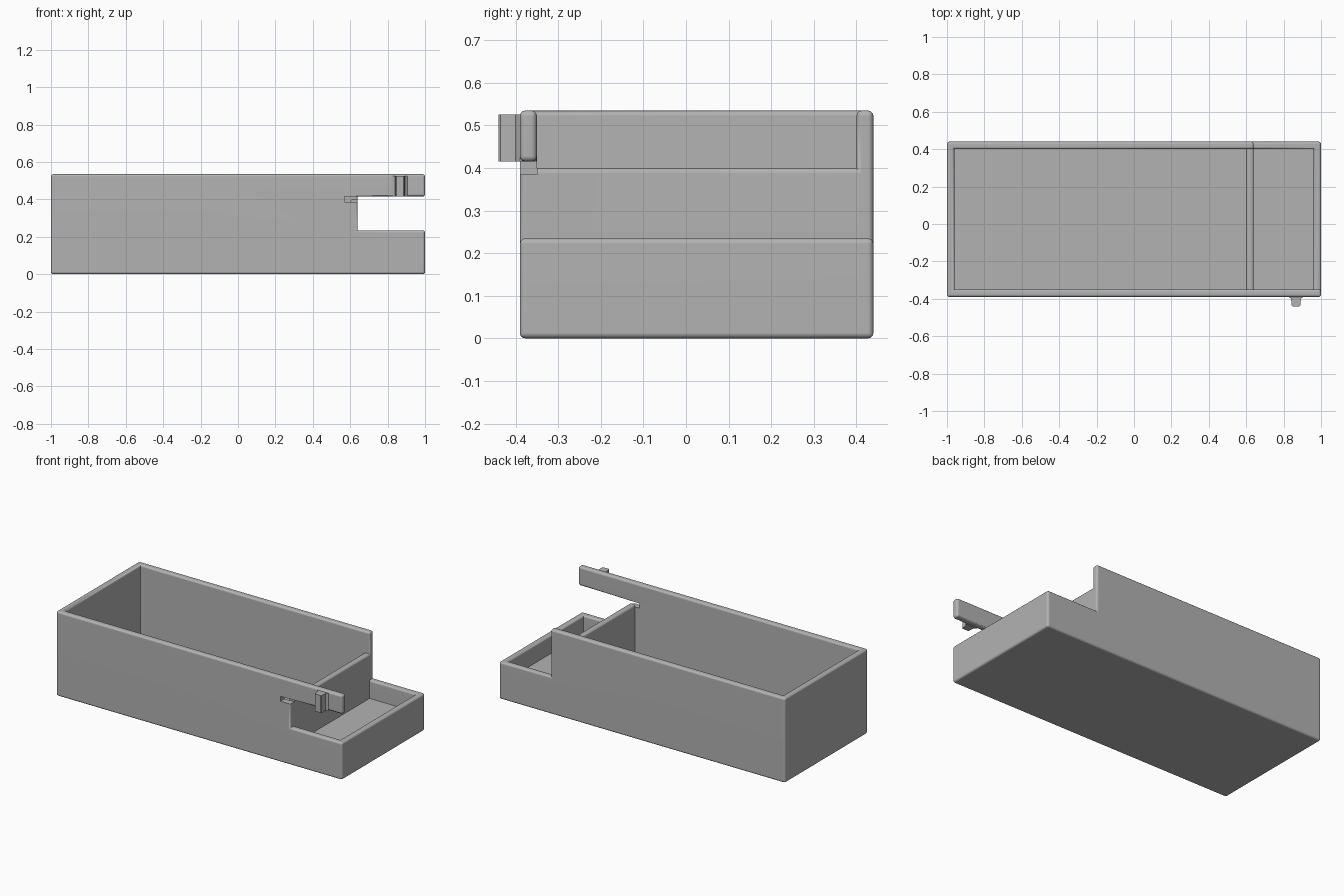
import bpy, bmesh

cube = bpy.data.objects.get("Cube")
if cube:
    bpy.data.objects.remove(cube, do_unlink=True)

grey = bpy.data.materials.new("plain grey")
grey.use_nodes = True
colour = (0.45, 0.45, 0.45, 1)
grey.diffuse_color = colour
grey.node_tree.nodes["Principled BSDF"].inputs["Base Color"].default_value = colour


def finish(bm, name):
    """Turn a bmesh into a smooth-shaded object with crisp flat faces."""
    bmesh.ops.recalc_face_normals(bm, faces=bm.faces[:])
    mesh = bpy.data.meshes.new(name)
    bm.to_mesh(mesh)
    bm.free()
    obj = bpy.data.objects.new(name, mesh)
    bpy.context.collection.objects.link(obj)
    mesh.materials.append(grey)
    bpy.ops.object.select_all(action='DESELECT')
    obj.select_set(True)
    bpy.context.view_layer.objects.active = obj
    bpy.ops.object.shade_smooth_by_angle(angle=0.7)
    mod = obj.modifiers.new("flat_normals", 'WEIGHTED_NORMAL')
    mod.keep_sharp = True
    return obj


# Planes that bound the walls, floors, divider and openings
xs = [-1, -0.96, 0.57, 0.60, 0.64, 0.96, 1]
ys = [-0.39, -0.35, 0.40, 0.44]
zs = [0, 0.04, 0.12, 0.235, 0.385, 0.40, 0.415, 0.535]
axes = (xs, ys, zs)


def solid(cell):
    """True where the container has material."""
    if any(i < 0 or i >= len(a) - 1 for i, a in zip(cell, axes)):
        return False
    x, y, z = [(a[i] + a[i + 1]) / 2 for i, a in zip(cell, axes)]
    front, back = y < -0.35, y > 0.40
    if front:
        # Front wall with the open notch and the slot beneath the arm
        notch = x > 0.64 and 0.235 < z < 0.415
        slot = x > 0.57 and 0.385 < z < 0.415
        return not (notch or slot)
    if x > 0.64:
        # Low tray at the end
        return z < 0.235 and (back or x > 0.96 or z < 0.12)
    if back or x < -0.96:
        return True
    if x > 0.60:
        return z < 0.40          # divider
    return z < 0.04              # main floor


# Container body: skin of the solid cells
bm = bmesh.new()
cache = {}


def corner(key):
    if key not in cache:
        cache[key] = bm.verts.new([a[i] for a, i in zip(axes, key)])
    return cache[key]


for i in range(len(xs) - 1):
    for j in range(len(ys) - 1):
        for k in range(len(zs) - 1):
            cell = (i, j, k)
            if not solid(cell):
                continue
            for axis in range(3):
                for side in (0, 1):
                    other = list(cell)
                    other[axis] += 2 * side - 1
                    if solid(other):
                        continue
                    u, v = [a for a in range(3) if a != axis]
                    ring = []
                    for du, dv in ((0, 0), (1, 0), (1, 1), (0, 1)):
                        key = list(cell)
                        key[axis] += side
                        key[u] += du
                        key[v] += dv
                        ring.append(corner(tuple(key)))
                    bm.faces.new(ring)

bmesh.ops.recalc_face_normals(bm, faces=bm.faces[:])
bmesh.ops.dissolve_limit(bm, angle_limit=0.01, verts=bm.verts[:], edges=bm.edges[:])
bm.normal_update()


def in_slot(v):
    return 0.565 < v.co.x < 0.645 and v.co.y < -0.345 and v.co.z > 0.38


# Round the outward edges, leaving the narrow slot crisp
edges = [e for e in bm.edges
         if e.is_manifold and e.is_convex and e.calc_face_angle(0) > 0.5
         and not all(in_slot(v) for v in e.verts)]
bmesh.ops.bevel(bm, geom=edges, offset=0.013, segments=3, profile=0.5,
                affect='EDGES', clamp_overlap=False)
finish(bm, "container_body")

# Catch on the outside of the arm: flared plan profile pulled upward
profile = [(0.825, -0.385), (0.825, -0.39), (0.84, -0.40), (0.842, -0.435),
           (0.847, -0.44), (0.885, -0.44), (0.89, -0.435), (0.892, -0.40),
           (0.905, -0.39), (0.905, -0.385)]
bm = bmesh.new()
base = bm.faces.new([bm.verts.new((x, y, 0.415)) for x, y in profile])
top = bmesh.ops.extrude_face_region(bm, geom=[base])
bmesh.ops.translate(bm, vec=(0, 0, 0.11),
                    verts=[g for g in top["geom"] if isinstance(g, bmesh.types.BMVert)])
finish(bm, "arm_catch")
